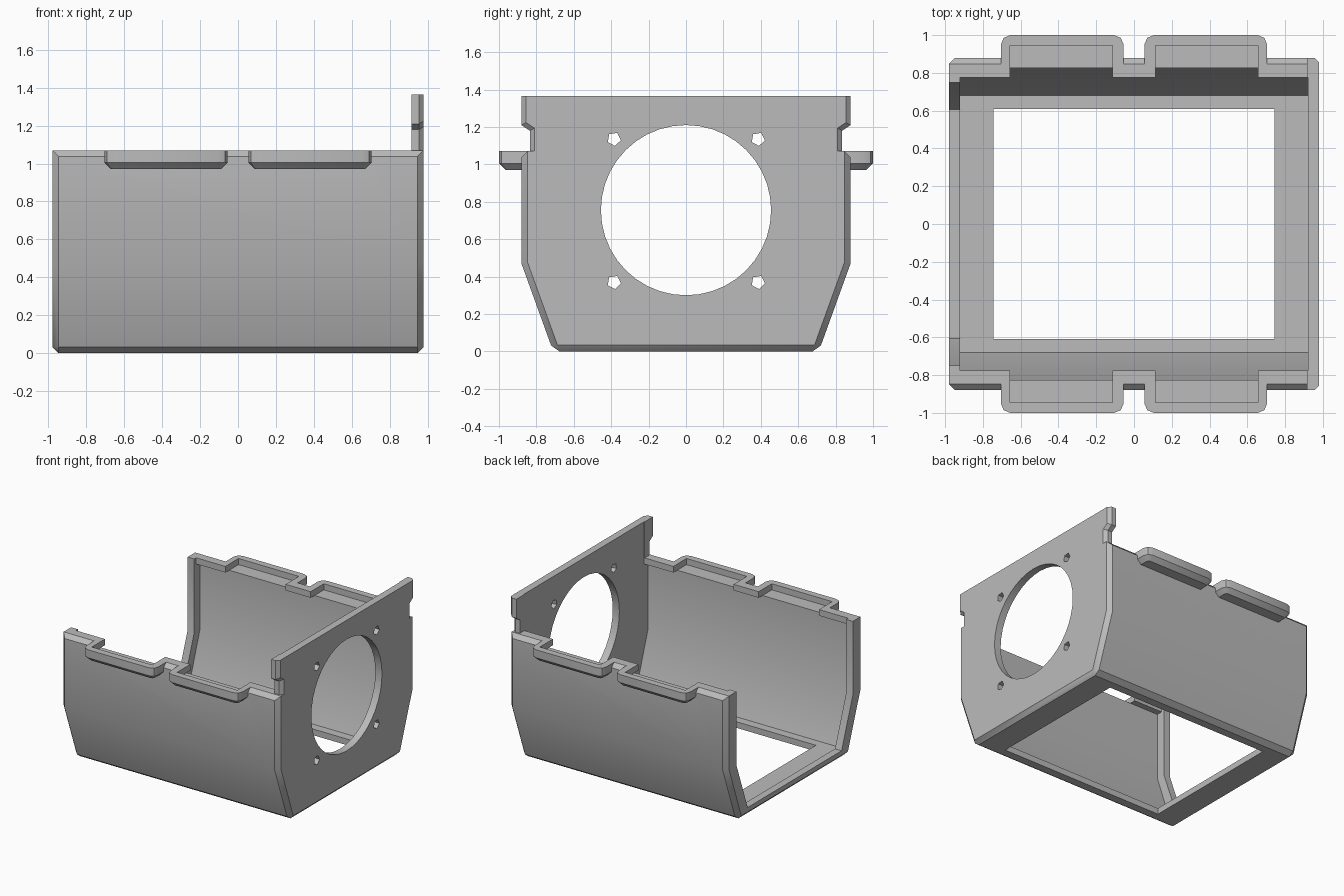
import bpy, bmesh, math

cube = bpy.data.objects.get("Cube")
if cube:
    bpy.data.objects.remove(cube)

grey = bpy.data.materials.new("matte grey")
grey.use_nodes = True
grey.diffuse_color = (0.5, 0.5, 0.5, 1)
grey.node_tree.nodes["Principled BSDF"].inputs["Base Color"].default_value = (0.5, 0.5, 0.5, 1)


def finish(bm, name):
    bmesh.ops.recalc_face_normals(bm, faces=bm.faces)
    mesh = bpy.data.meshes.new(name)
    bm.to_mesh(mesh)
    bm.free()
    mesh.materials.append(grey)
    obj = bpy.data.objects.new(name, mesh)
    bpy.context.collection.objects.link(obj)
    return obj


def mid(edge):
    return (edge.verts[0].co + edge.verts[1].co) / 2


def prism(name, points, x0, x1, bevel_rule=None, bevel=0.0):
    """Extrude a (y, z) outline along x and chamfer the edges chosen by a rule."""
    bm = bmesh.new()
    face = bm.faces.new([bm.verts.new((x0, y, z)) for y, z in points])
    ext = bmesh.ops.extrude_face_region(bm, geom=[face])
    verts = [v for v in ext["geom"] if isinstance(v, bmesh.types.BMVert)]
    bmesh.ops.translate(bm, verts=verts, vec=(x1 - x0, 0, 0))
    bmesh.ops.recalc_face_normals(bm, faces=bm.faces)
    if bevel_rule:
        edges = [e for e in bm.edges if bevel_rule(mid(e))]
        bmesh.ops.bevel(bm, geom=edges, offset=bevel, segments=1,
                        affect='EDGES', profile=0.5)
    return finish(bm, name)


def both_sides(half):
    """Close a half outline, listed bottom to top, across y = 0."""
    return half + [(-y, z) for y, z in reversed(half)]


def box_outline(y0, y1, z0, z1):
    return [(y0, z0), (y1, z0), (y1, z1), (y0, z1)]


def cylinder(name, y, z, radius, sides, turn=0.0):
    ring = [(y + radius * math.cos(turn + math.tau * i / sides),
             z + radius * math.sin(turn + math.tau * i / sides)) for i in range(sides)]
    return prism(name, ring, 0.85, 1.1)


def combine(target, tool, operation):
    mod = target.modifiers.new(tool.name, 'BOOLEAN')
    mod.operation = operation
    mod.solver = 'EXACT'
    mod.object = tool
    bpy.context.view_layer.objects.active = target
    bpy.ops.object.modifier_apply(modifier=mod.name)
    bpy.data.objects.remove(tool)


END, TOP, FLOOR, KINK = 0.98, 1.07, 0.05, 0.47

# Outer body with chamfered ends, bottom edges and rim edges
housing = prism(
    "fan_housing", both_sides([(0.71, 0), (0.88, KINK), (0.88, TOP)]), -END, END,
    lambda m: (abs(m.x) > 0.9 and m.z < TOP - 0.01)
    or (abs(m.x) < 0.1 and (m.z < 0.1 or m.z > 1)), 0.033)

# Raised upper part of the end plate, notched at the sides
plate = prism(
    "plate_top", both_sides([(0.835, 0.95), (0.835, 1.18), (0.88, 1.21), (0.88, 1.365)]),
    0.915, END, lambda m: m.x > 0.97 and abs(m.y) > 0.8, 0.025)
combine(housing, plate, 'UNION')

# Four latch tabs on the rim
for side in (-1, 1):
    for cx in (-0.38, 0.38):
        bm = bmesh.new()
        bmesh.ops.create_cube(bm, size=1)
        for v in bm.verts:
            v.co.x = cx + v.co.x * 0.65
            v.co.y = side * (0.92 + v.co.y * 0.16)
            v.co.z = 1.02 + v.co.z * 0.1
        bmesh.ops.recalc_face_normals(bm, faces=bm.faces)
        uprights = [e for e in bm.edges if abs(mid(e).z - 1.02) < 0.01 and abs(mid(e).y) > 0.95]
        bmesh.ops.bevel(bm, geom=uprights, offset=0.05, segments=2, affect='EDGES', profile=0.5)
        under = [e for e in bm.edges if mid(e).z < 0.98 and abs(mid(e).y) > 0.85]
        bmesh.ops.bevel(bm, geom=under, offset=0.035, segments=1, affect='EDGES', profile=0.5)
        combine(housing, finish(bm, "latch_tab"), 'UNION')

# Interior, rim opening, open end and floor window
cutters = [
    prism("cut_interior", both_sides([(0.68, FLOOR), (0.825, KINK), (0.825, 1.02)]), -0.92, 0.92),
    prism("cut_rim", box_outline(-0.775, 0.775, 0.9, 1.5), -0.92, 0.92),
    prism("cut_end", both_sides([(0.605, 0.07), (0.75, KINK), (0.75, 1.5)]), -1.1, -0.9),
    prism("cut_floor", box_outline(-0.61, 0.61, -0.2, 0.3), -0.745, 0.745),
]
# Tray pockets in the tabs, open to the inside
for side in (-1, 1):
    for cx in (-0.385, 0.385):
        outline = [(side * y, z) for y, z in box_outline(0.7, 0.945, 1.02, 1.5)]
        cutters.append(prism("cut_tray", outline, cx - 0.272, cx + 0.272))
# Fan opening and screw holes
cutters.append(cylinder("cut_fan", 0, 0.755, 0.455, 40))
for y in (-0.385, 0.385):
    for z in (0.37, 1.135):
        cutters.append(cylinder("cut_screw", y, z, 0.037, 5, -math.pi / 2 + 0.15))
for cutter in cutters:
    combine(housing, cutter, 'DIFFERENCE')

# Soft shading over the shallow side bend
bpy.ops.object.select_all(action='DESELECT')
housing.select_set(True)
bpy.context.view_layer.objects.active = housing
bpy.ops.object.shade_smooth_by_angle(angle=math.radians(30))
